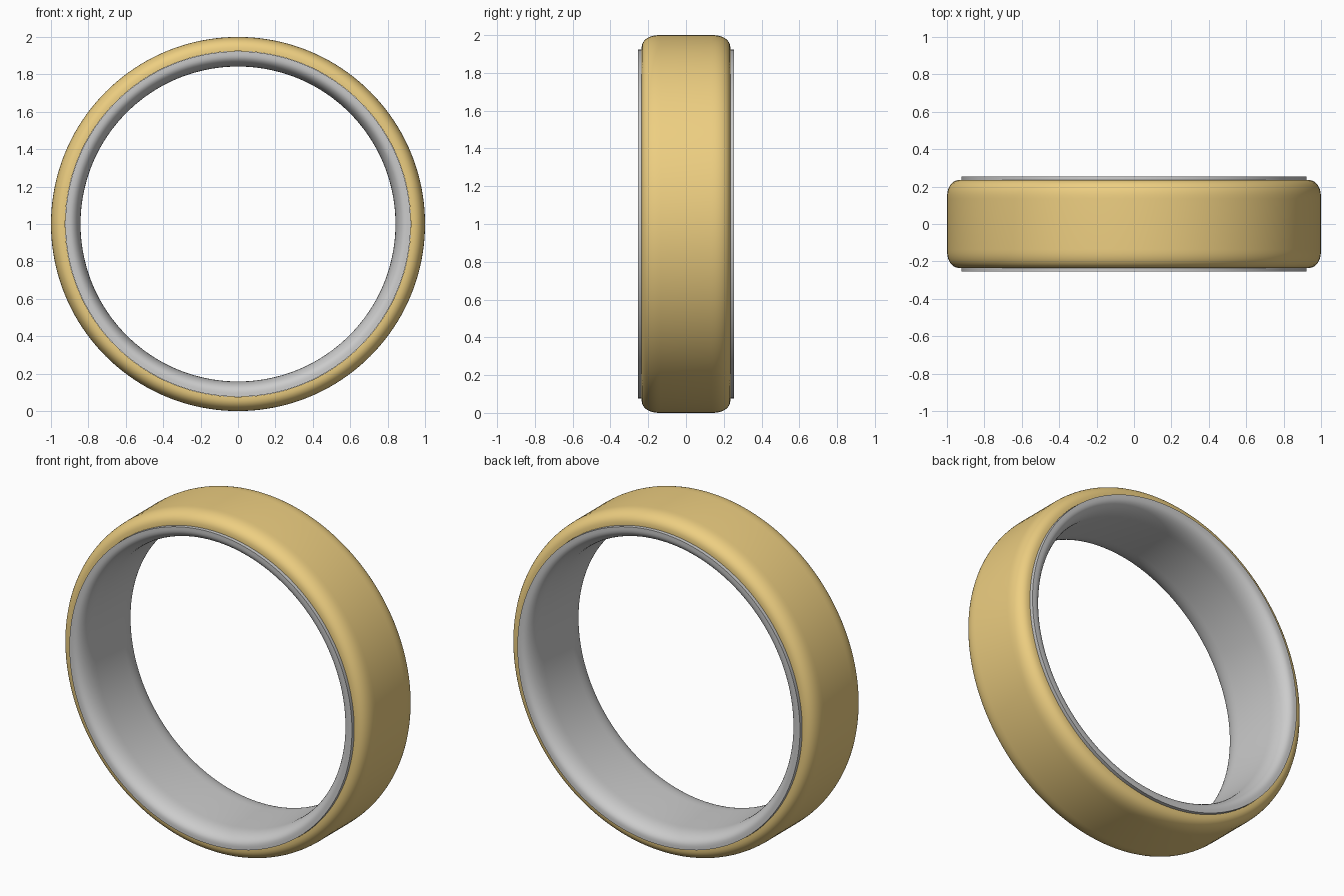
import bpy, math

if "Cube" in bpy.data.objects:
    bpy.data.objects.remove(bpy.data.objects["Cube"])

SEG = 160


def lathe(name, half, color=None):
    """Spin a (y, radius) half profile, mirrored in y, around the y axis at z = 1."""
    prof = half + [(-y, r) for y, r in reversed(half) if y > 0]
    n = len(prof)
    verts, faces = [], []
    for i in range(SEG):
        a = 2 * math.pi * i / SEG
        verts += [(r * math.cos(a), y, 1 + r * math.sin(a)) for y, r in prof]
        j = (i + 1) % SEG
        for k in range(n):
            m = (k + 1) % n
            faces.append((i * n + k, i * n + m, j * n + m, j * n + k))
    me = bpy.data.meshes.new(name)
    me.from_pydata(verts, [], faces)
    ob = bpy.data.objects.new(name, me)
    bpy.context.collection.objects.link(ob)
    bpy.ops.object.select_all(action='DESELECT')
    ob.select_set(True)
    bpy.context.view_layer.objects.active = ob
    # consistent outward normals
    bpy.ops.object.mode_set(mode='EDIT')
    bpy.ops.mesh.select_all(action='SELECT')
    bpy.ops.mesh.normals_make_consistent(inside=False)
    bpy.ops.object.mode_set(mode='OBJECT')
    bpy.ops.object.shade_smooth_by_angle(angle=math.radians(40))
    if color:
        mat = bpy.data.materials.new(name + "_gold")
        mat.diffuse_color = color
        mat.use_nodes = True
        mat.node_tree.nodes["Principled BSDF"].inputs["Base Color"].default_value = mat.diffuse_color
        me.materials.append(mat)
    return ob


def corner(y0, r0, dy, dr, power, steps=10):
    """Superellipse corner from the side wall (y0, r0) to the flat (y0 - dy, r0 + dr)."""
    pts = []
    for i in range(steps + 1):
        t = math.pi / 2 * i / steps
        c, s = math.cos(t) ** (2 / power), math.sin(t) ** (2 / power)
        pts.append((y0 - dy + dy * c, r0 + dr * s))
    return pts


# Gold outer band with rounded shoulders
lathe("outer_band", [(0.235, 0.924)] + corner(0.235, 0.93, 0.10, 0.07, 2.3),
      (0.85, 0.62, 0.22, 1))

# Grey inner liner, slightly wider, with a comfort-curved bore
lathe("inner_liner", [(0.255, 0.923)] + corner(0.255, 0.905, 0.12, -0.063, 2.2))
